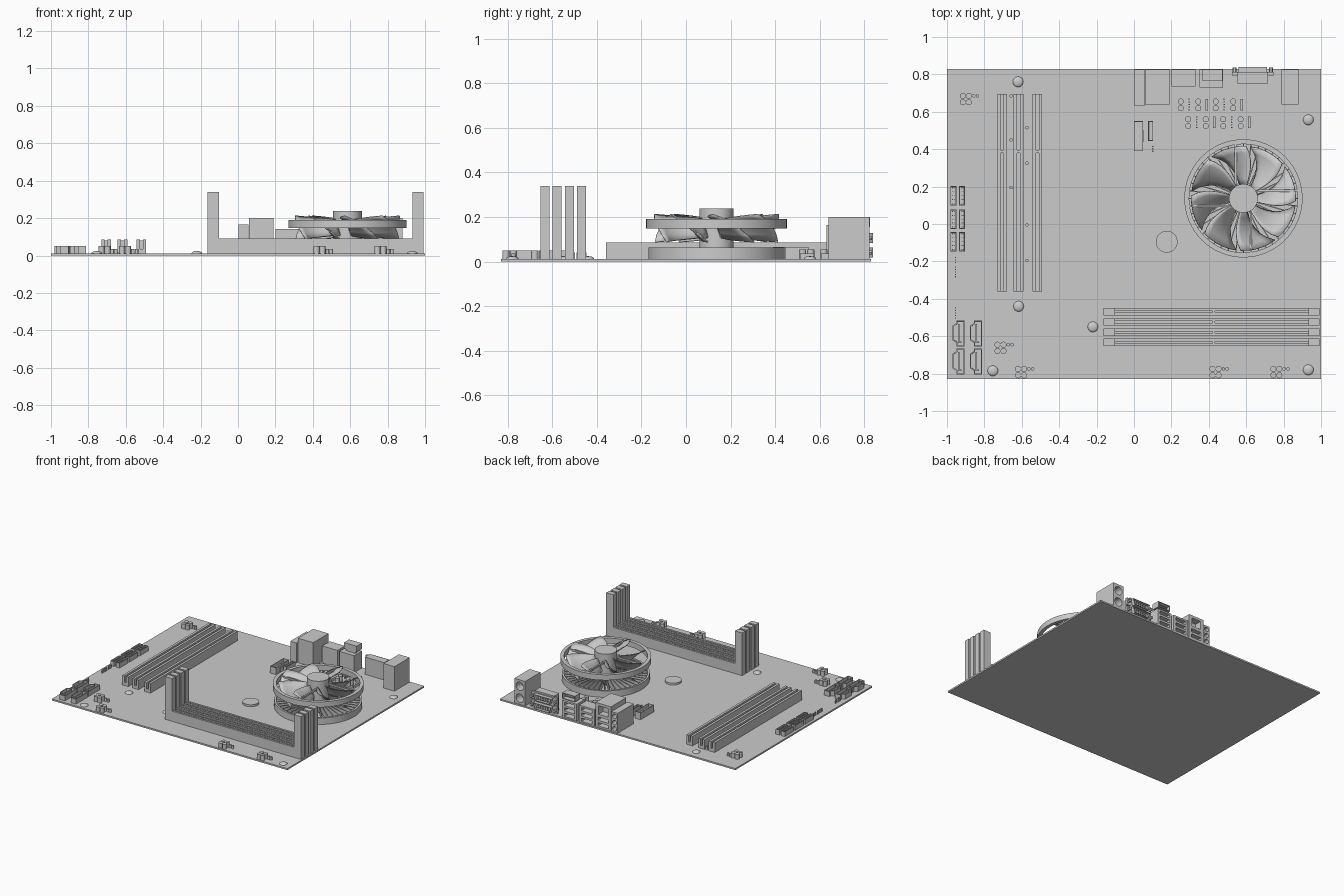
import bpy, bmesh, math
from mathutils import Matrix

if "Cube" in bpy.data.objects:
    bpy.data.objects.remove(bpy.data.objects["Cube"])

TOP = 0.012          # board surface
FX, FY = 0.585, 0.137  # fan centre


def prism(bm, pts, w0, w1, axis=2, wall=0, depth=0):
    """Extrude a 2D outline along z (axis=2), y (1) or x (0), optional recess in the far end."""
    def co(a, b, w):
        return ((w, a, b), (a, w, b), (a, b, w))[axis]
    lo = [bm.verts.new(co(a, b, w0)) for a, b in pts]
    hi = [bm.verts.new(co(a, b, w1)) for a, b in pts]
    n = len(pts)
    end = bm.faces.new(hi)
    faces = [bm.faces.new(lo[::-1]), end]
    faces += [bm.faces.new((lo[i], lo[(i + 1) % n], hi[(i + 1) % n], hi[i])) for i in range(n)]
    bmesh.ops.recalc_face_normals(bm, faces=faces)
    if wall:
        bmesh.ops.inset_region(bm, faces=[end], thickness=wall)
        bmesh.ops.inset_region(bm, faces=[end], thickness=0.0005)
        for v in end.verts:
            v.co[axis] = w1 - depth


def box(bm, x0, x1, y0, y1, z0, z1, **kw):
    prism(bm, [(x0, y0), (x1, y0), (x1, y1), (x0, y1)], z0, z1, **kw)


def cyl(bm, a, b, r, w0, w1, n=16, axis=2):
    prism(bm, [(a + r * math.cos(i * math.tau / n), b + r * math.sin(i * math.tau / n))
               for i in range(n)], w0, w1, axis)


def ring(bm, r0, r1, z0, z1, n=64):
    loops = []
    for r, z in ((r0, z0), (r1, z0), (r1, z1), (r0, z1)):
        loops.append([bm.verts.new((FX + r * math.cos(i * math.tau / n),
                                    FY + r * math.sin(i * math.tau / n), z)) for i in range(n)])
    for k in range(4):
        a, b = loops[k], loops[(k + 1) % 4]
        for i in range(n):
            j = (i + 1) % n
            bm.faces.new((a[i], a[j], b[j], b[i]))


def finish(bm, name, smooth=False):
    bmesh.ops.recalc_face_normals(bm, faces=bm.faces[:])
    me = bpy.data.meshes.new(name)
    bm.to_mesh(me)
    bm.free()
    ob = bpy.data.objects.new(name, me)
    bpy.context.collection.objects.link(ob)
    bpy.ops.object.select_all(action='DESELECT')
    ob.select_set(True)
    bpy.context.view_layer.objects.active = ob
    if smooth:
        bpy.ops.object.shade_smooth_by_angle(angle=math.radians(35))
    return ob


def u_profile(c, half, gap, z0, z1, floor):
    return [(c - half, z0), (c + half, z0), (c + half, z1), (c + gap, z1),
            (c + gap, floor), (c - gap, floor), (c - gap, z1), (c - half, z1)]


# circuit board
bm = bmesh.new()
box(bm, -1, 1, -0.83, 0.83, 0, TOP)
finish(bm, "circuit_board")

# memory slots with tall end latches
bm = bmesh.new()
for y in (-0.469, -0.524, -0.579, -0.633):
    prism(bm, u_profile(y, 0.02, 0.005, TOP, 0.09, 0.04), -0.105, 0.935, axis=0)
    box(bm, 0.42, 0.432, y - 0.005, y + 0.005, 0.03, 0.085)
    for x in (-0.162, 0.932):
        box(bm, x, x + 0.06, y - 0.02, y + 0.02, TOP, 0.34)
finish(bm, "memory_slots")

# expansion slots
bm = bmesh.new()
for x in (-0.705, -0.618, -0.517):
    prism(bm, u_profile(x, 0.026, 0.008, TOP, 0.085, 0.035), -0.36, 0.695, axis=1)
    box(bm, x - 0.008, x + 0.008, 0.38, 0.395, 0.03, 0.08)
finish(bm, "expansion_slots")

# cooler heatsink: outer wall and radial fins
bm = bmesh.new()
ring(bm, 0.292, 0.306, TOP, 0.062)
for i in range(44):
    old = set(bm.verts)
    box(bm, 0.07, 0.295, -0.003, 0.003, TOP, 0.06)
    new = [v for v in bm.verts if v not in old]
    bmesh.ops.transform(bm, verts=new, matrix=Matrix.Translation((FX, FY, 0)) @
                        Matrix.Rotation(i * math.tau / 44, 4, 'Z'))
finish(bm, "heatsink", True)

# fan hub, shroud and struts
bm = bmesh.new()
cyl(bm, FX, FY, 0.077, TOP, 0.237, 40)
finish(bm, "fan_hub", True)
bm = bmesh.new()
ring(bm, 0.29, 0.316, 0.148, 0.19)
for i in range(4):
    old = set(bm.verts)
    box(bm, 0.06, 0.3, 0.035, 0.047, 0.175, 0.188)
    new = [v for v in bm.verts if v not in old]
    bmesh.ops.transform(bm, verts=new, matrix=Matrix.Translation((FX, FY, 0)) @
                        Matrix.Rotation(i * math.pi / 2, 4, 'Z'))
finish(bm, "fan_shroud", True)

# curved fan blades
bm = bmesh.new()
for k in range(8):
    grid = []
    for i in range(7):
        t = i / 6
        r = 0.07 + 0.21 * t
        row = []
        for j in range(6):
            u = j / 5 - 0.5
            a = k * math.tau / 8 + 0.3 * t * t + u * (0.5 + 0.2 * t)
            z = 0.157 - u * (0.085 + 0.04 * t) - 0.05 * (u * u - 0.1)
            row.append(bm.verts.new((FX + r * math.cos(a), FY + r * math.sin(a), z)))
        grid.append(row)
    for i in range(6):
        for j in range(5):
            bm.faces.new((grid[i][j], grid[i + 1][j], grid[i + 1][j + 1], grid[i][j + 1]))
ob = finish(bm, "fan_blades", True)
m = ob.modifiers.new("thickness", 'SOLIDIFY')
m.thickness = 0.005
m.offset = 0


# rear port blocks with openings cut into the back face
def port_block(name, dims, slots=(), holes=()):
    b = bmesh.new()
    box(b, *dims)
    body = finish(b, name)
    c = bmesh.new()
    for x0, x1, z0, z1 in slots:
        box(c, x0, x1, 0.77, 0.86, z0, z1)
    for x, z, r in holes:
        cyl(c, x, z, r, 0.76, 0.86, 20, axis=1)
    cutter = finish(c, name + "_cutter")
    cutter.hide_render = True
    mod = body.modifiers.new("openings", 'BOOLEAN')
    mod.operation, mod.solver, mod.object = 'DIFFERENCE', 'EXACT', cutter
    bpy.context.view_layer.objects.active = body
    bpy.ops.object.modifier_apply(modifier="openings")
    bpy.data.objects.remove(cutter)


port_block("audio_jacks", (0.003, 0.055, 0.63, 0.825, TOP, 0.165),
           holes=[(0.029, z, 0.017) for z in (0.04, 0.088, 0.136)])
port_block("network_port", (0.06, 0.19, 0.64, 0.825, TOP, 0.2),
           slots=[(0.08, 0.17, 0.025, 0.05), (0.08, 0.17, 0.068, 0.093), (0.085, 0.165, 0.115, 0.18)])
port_block("serial_ports_a", (0.2, 0.33, 0.735, 0.825, TOP, 0.142),
           slots=[(0.22, 0.31, z, z + 0.025) for z in (0.022, 0.063, 0.104)])
port_block("serial_ports_b", (0.35, 0.475, 0.73, 0.825, TOP, 0.142),
           slots=[(0.37, 0.455, z, z + 0.025) for z in (0.022, 0.063, 0.104)])
port_block("keyboard_mouse_ports", (0.788, 0.88, 0.64, 0.825, TOP, 0.2),
           holes=[(0.834, z, 0.032) for z in (0.06, 0.15)])

# small raised port above the second serial block
bm = bmesh.new()
prism(bm, [(0.365, 0.155), (0.472, 0.155), (0.472, 0.2), (0.365, 0.2)], 0.765, 0.827, 1, 0.006, 0.04)
box(bm, 0.385, 0.455, 0.78, 0.815, 0.173, 0.181)
box(bm, 0.38, 0.46, 0.765, 0.79, 0.14, 0.158)
finish(bm, "raised_port")

# stacked video connectors with shells, pins and hex posts
bm = bmesh.new()
box(bm, 0.553, 0.717, 0.75, 0.81, TOP, 0.145)
for z in (0.018, 0.083):
    box(bm, 0.525, 0.745, 0.795, 0.812, z - 0.004, z + 0.052)
    prism(bm, [(0.575, z), (0.695, z), (0.712, z + 0.046), (0.558, z + 0.046)], 0.81, 0.84, 1, 0.005, 0.02)
    for i in range(5):
        for dz in (0.015, 0.03):
            cyl(bm, 0.595 + i * 0.02, z + dz, 0.003, 0.815, 0.834, 6, 1)
    for x in (0.537, 0.733):
        cyl(bm, x, z + 0.023, 0.011, 0.81, 0.836, 6, 1)
finish(bm, "video_connectors")

# drive sockets with L-shaped tongues
bm = bmesh.new()
for x in (-0.972, -0.878):
    for y in (-0.655, -0.805):
        prism(bm, [(x + a, y + b) for a, b in (
            (0.022, 0), (0.066, 0), (0.066, 0.14), (0.022, 0.14), (0.022, 0.125),
            (0, 0.11), (0, 0.035), (0.022, 0.02))], TOP, 0.05, wall=0.007, depth=0.03)
        box(bm, x + 0.03, x + 0.038, y + 0.02, y + 0.12, TOP, 0.046)
        box(bm, x + 0.03, x + 0.05, y + 0.02, y + 0.028, TOP, 0.046)
finish(bm, "drive_sockets")

# shrouded pin headers along the left edge and the power sockets
bm = bmesh.new()
headers = [(x, x + 0.031, y, y + 0.103) for x in (-0.981, -0.935) for y in (0.1, -0.026, -0.146)]
headers += [(0.0, 0.048, 0.39, 0.55), (0.075, 0.102, 0.445, 0.55)]
for x0, x1, y0, y1 in headers:
    box(bm, x0, x1, y0, y1, TOP, 0.05 if x0 < 0 else 0.065, wall=0.005, depth=0.025)
    for i in range(5):
        y = y0 + (i + 0.5) * (y1 - y0) / 5
        for f in (0.35, 0.65):
            x = x0 + f * (x1 - x0)
            box(bm, x - 0.002, x + 0.002, y - 0.002, y + 0.002, 0.02, 0.045)
box(bm, 0.048, 0.054, 0.44, 0.5, TOP, 0.05)
finish(bm, "pin_headers")

# bare jumper pins
bm = bmesh.new()
for x, y, n in ((-0.955, -0.18, 3), (-0.955, -0.23, 5), (-0.955, -0.45, 5), (0.1, 0.415, 3)):
    for i in range(n):
        box(bm, x - 0.003, x + 0.003, y - i * 0.013 - 0.003, y - i * 0.013 + 0.003, TOP, 0.04)
finish(bm, "jumper_pins")

# capacitors: regulator rows, corner clusters and slot row
bm = bmesh.new()
for x0, y0 in ((0.25, 0.655), (0.29, 0.56)):
    for i in range(4):
        x = x0 + i * 0.0935
        cyl(bm, x, y0, 0.016, TOP, 0.055)
        cyl(bm, x, y0 - 0.036, 0.016, TOP, 0.055)
        if i % 2:
            box(bm, x + 0.038, x + 0.053, y0 - 0.048, y0 + 0.014, TOP, 0.035)
        else:
            for k in range(5):
                cyl(bm, x + 0.045, y0 + 0.012 - k * 0.014, 0.004, TOP, 0.03, 8)
for x, y in ((-0.915, 0.685), (-0.73, -0.645), (-0.62, -0.775), (0.42, -0.775), (0.745, -0.775)):
    for dx, dy, r in ((0, 0, 0.016), (0.032, 0, 0.016), (0.0, -0.034, 0.016),
                      (0.032, -0.034, 0.016), (0.058, 0, 0.009), (0.078, 0, 0.009)):
        cyl(bm, x + dx, y + dy, r, TOP, 0.05 if r > 0.01 else 0.035)
for x, ys in ((-0.657, (0.685, 0.45, 0.195)), (-0.572, (0.515, 0.325, -0.005, -0.195))):
    for y in ys:
        cyl(bm, x, y, 0.009, TOP, 0.035)
finish(bm, "capacitors", True)

# coin battery
bm = bmesh.new()
cyl(bm, 0.175, -0.095, 0.058, TOP, 0.027, 40)
finish(bm, "battery", True)

# domed mounting screws
bm = bmesh.new()
for x, y in ((-0.62, 0.76), (-0.617, -0.44), (-0.22, -0.55), (-0.755, -0.785), (0.932, -0.78), (0.932, 0.557)):
    bmesh.ops.create_uvsphere(bm, u_segments=20, v_segments=10, radius=1,
                              matrix=Matrix.Translation((x, y, TOP)) @ Matrix.Diagonal((0.028, 0.028, 0.012, 1)))
for v in bm.verts:
    v.co.z = max(v.co.z, 0.006)
finish(bm, "mounting_screws", True)
